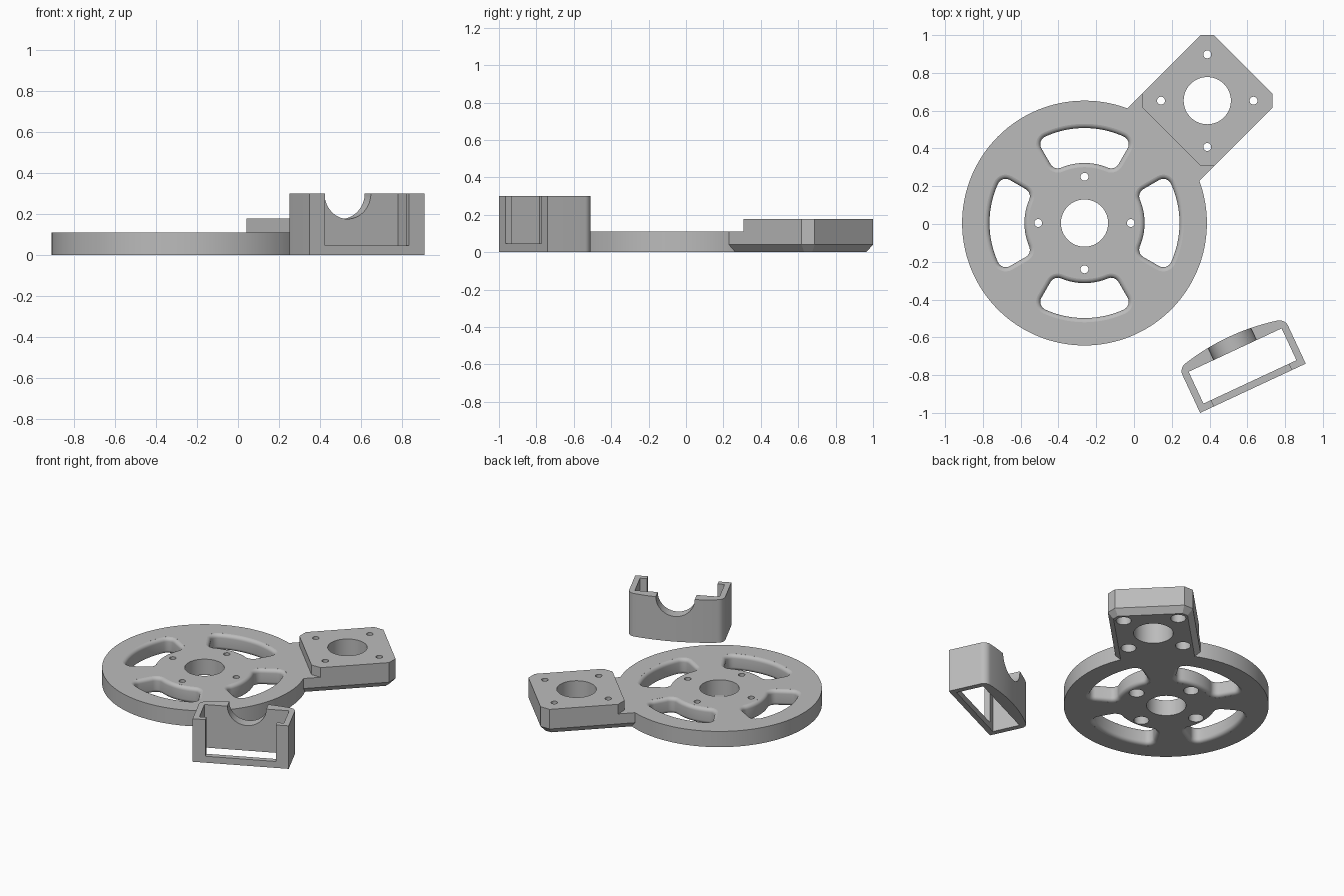
import bpy, bmesh, math
from mathutils import Vector

if "Cube" in bpy.data.objects:
    bpy.data.objects.remove(bpy.data.objects["Cube"])

grey = bpy.data.materials.new("plain grey")
grey.diffuse_color = (0.5, 0.5, 0.5, 1)
grey.use_nodes = True
grey.node_tree.nodes["Principled BSDF"].inputs["Base Color"].default_value = grey.diffuse_color


def loft(name, rings):
    """Solid skinned through rings of equal point count, capped at both ends."""
    bm = bmesh.new()
    vs = [[bm.verts.new(p) for p in r] for r in rings]
    n = len(vs[0])
    for a, b in zip(vs, vs[1:]):
        for i in range(n):
            j = (i + 1) % n
            bm.faces.new((a[i], a[j], b[j], b[i]))
    bm.faces.new(vs[0][::-1])
    bm.faces.new(vs[-1])
    bmesh.ops.recalc_face_normals(bm, faces=bm.faces)
    me = bpy.data.meshes.new(name)
    bm.to_mesh(me)
    bm.free()
    ob = bpy.data.objects.new(name, me)
    bpy.context.collection.objects.link(ob)
    me.materials.append(grey)
    return ob


def ring(outline, z):
    return [Vector((x, y, z)) for x, y in outline]


def prism(name, outline, z0, z1):
    return loft(name, [ring(outline, z0), ring(outline, z1)])


def circle(x, y, r, n):
    return [(x + r * math.cos(2 * math.pi * i / n), y + r * math.sin(2 * math.pi * i / n)) for i in range(n)]


def rect(x0, x1, y0, y1):
    return [(x0, y0), (x1, y0), (x1, y1), (x0, y1)]


def boolean(ob, tool, op='DIFFERENCE'):
    m = ob.modifiers.new(op, 'BOOLEAN')
    m.operation, m.object, m.solver = op, tool, 'EXACT'
    bpy.context.view_layer.objects.active = ob
    bpy.ops.object.modifier_apply(modifier=m.name)
    bpy.data.objects.remove(tool)


def smooth(ob):
    bpy.ops.object.select_all(action='DESELECT')
    ob.select_set(True)
    bpy.context.view_layer.objects.active = ob
    bpy.ops.object.shade_smooth_by_angle(angle=math.radians(30))


def arc(a0, a1, n):
    return [math.radians(a0 + (a1 - a0) * i / n) for i in range(n + 1)]


# --- spoked wheel with a motor plate ---
WX, WY, WH = -0.262, 0.005, 0.11
PX, PY, PH = 0.388, 0.653, 0.177
wheel = prism("wheel_and_motor_plate", circle(WX, WY, 0.648, 128), 0, WH)


def turned(pts):
    c = math.sqrt(0.5)
    return [(PX + c * (p - q), PY + c * (p + q)) for p, q in pts]


# arm under the plate, with a chamfered lower edge
def arm_outline(h, c):
    return turned([(-0.39, -h), (h - c, -h), (h, c - h), (h, h - c), (h - c, h), (-0.39, h)])


H, C = 0.27, 0.05
boolean(wheel, loft("arm", [ring(arm_outline(H - 0.035, 0.03), 0),
                            ring(arm_outline(H, C), 0.04), ring(arm_outline(H, C), WH)]), 'UNION')

# raised plate with cut corners
octagon = turned([(C - H, -H), (H - C, -H), (H, C - H), (H, H - C),
                  (H - C, H), (C - H, H), (-H, H - C), (-H, C - H)])
boolean(wheel, prism("plate", octagon, 0.06, PH), 'UNION')

# bores and counterbored screw holes
for x, y, depth in ((WX, WY, 0.055), (PX, PY, 0.11)):
    boolean(wheel, prism("bore", circle(x, y, 0.125, 64), -0.1, 0.3))
    for k in range(4):
        a = k * math.pi / 2
        hx, hy = x + 0.245 * math.cos(a), y + 0.245 * math.sin(a)
        boolean(wheel, loft("screw_hole", [ring(circle(hx, hy, r, 24), z) for r, z in
                                           ((0.048, -0.1), (0.048, depth), (0.021, depth), (0.021, 0.3))]))


# arched slots with rounded rims
def slot_outline(d, turn):
    ri, ro, rc, half = 0.318, 0.503, 0.045, 30
    ao = half - math.degrees(math.asin(rc / (ro - rc)))
    ai = half - math.degrees(math.asin(rc / (ri + rc)))
    pts = [((ro + d) * math.cos(a), (ro + d) * math.sin(a)) for a in arc(-ao, ao, 20)]

    def corner(r, ang, a0, a1):
        cx, cy = r * math.cos(math.radians(ang)), r * math.sin(math.radians(ang))
        return [(cx + (rc + d) * math.cos(a), cy + (rc + d) * math.sin(a)) for a in arc(a0, a1, 8)]

    pts += corner(ro - rc, ao, ao, half + 90)[1:]
    pts += corner(ri + rc, ai, half + 90, ai + 180)
    pts += [((ri - d) * math.cos(a), (ri - d) * math.sin(a)) for a in arc(ai, -ai, 20)][1:-1]
    pts += corner(ri + rc, -ai, 180 - ai, 270 - half)
    pts += corner(ro - rc, -ao, 270 - half, 360 - ao)[:-1]
    c, s = math.cos(turn), math.sin(turn)
    return [(WX + c * x - s * y, WY + s * x + c * y) for x, y in pts]


F = 0.025
rim = [(F * (1 - math.cos(t)), F * (1 - math.sin(t))) for t in arc(84, 0, 6)]
profile = [(rim[0][0], -0.05)] + rim + [(d, WH - z) for d, z in rim[::-1]] + [(rim[0][0], WH + 0.05)]
for k in range(4):
    boolean(wheel, loft("slot", [ring(slot_outline(d, k * math.pi / 2), z) for d, z in profile]))
smooth(wheel)

# --- separate motor bracket, built square and then turned ---
W, BH, R, CR = 0.617, 0.30, 1.2, 0.05
cv = 0.3005 - R
vc = cv + math.sqrt((R - CR) ** 2 - (W / 2 - CR) ** 2)
tilt = math.degrees(math.atan2(W / 2 - CR, vc - cv))
outline = [(0, 0), (W, 0)]
outline += [(W - CR + CR * math.cos(a), vc + CR * math.sin(a)) for a in arc(0, 90 - tilt, 10)]
outline += [(W / 2 + R * math.cos(a), cv + R * math.sin(a)) for a in arc(90 - tilt, 90 + tilt, 24)][1:-1]
outline += [(CR + CR * math.cos(a), vc + CR * math.sin(a)) for a in arc(90 + tilt, 180, 10)]
bracket = prism("motor_bracket", outline, 0, BH)

# hollow inside, front window, and round shaft notch in the back
boolean(bracket, prism("hollow", rect(0.037, W - 0.037, 0.037, 0.223), -0.1, 0.5))
boolean(bracket, prism("window", rect(0.082, W - 0.082, -0.1, 0.1), 0.045, 0.5))
notch = circle(W / 2, BH, 0.125, 64)
boolean(bracket, loft("notch", [[Vector((x, v, z)) for x, z in notch] for v in (0.15, 0.5)]))
smooth(bracket)
bracket.location = (0.35, -1.0, 0)
bracket.rotation_euler = (0, 0, math.radians(25))
